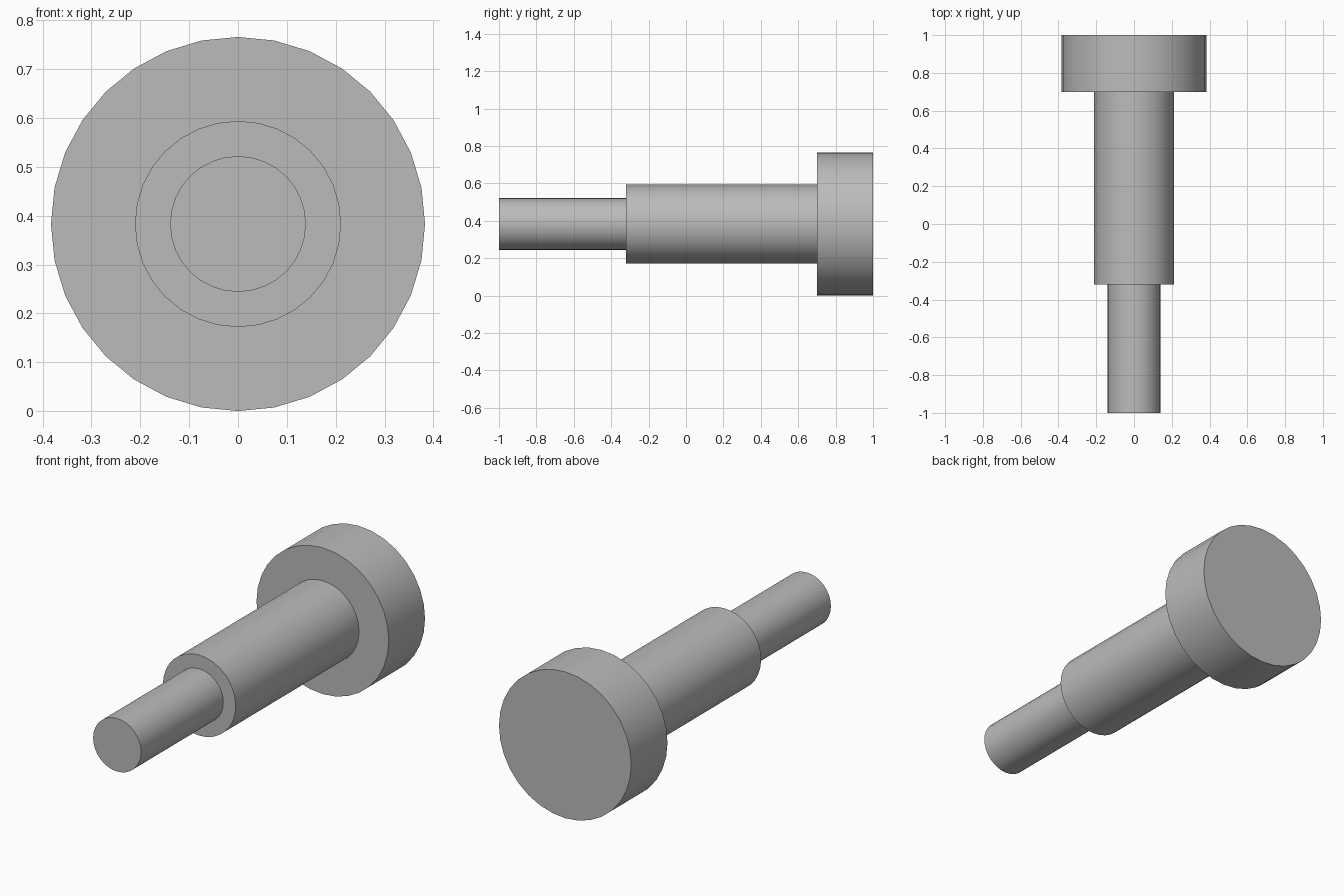
import bpy
import math

cube = bpy.data.objects.get("Cube")
if cube:
    bpy.data.objects.remove(cube, do_unlink=True)

# Single plain grey material
grey = bpy.data.materials.new("plain_grey")
grey.use_nodes = True
colour = (0.5, 0.5, 0.5, 1.0)
grey.diffuse_color = colour
grey.node_tree.nodes["Principled BSDF"].inputs["Base Color"].default_value = colour

HEAD_RADIUS = 0.383
SIDES = 32


def turned_section(name, radius, y_front, y_back):
    """Cylinder lying along y, on the common axis."""
    bpy.ops.mesh.primitive_cylinder_add(
        vertices=SIDES, radius=radius, depth=y_back - y_front,
        location=(0, (y_front + y_back) / 2, HEAD_RADIUS),
        rotation=(math.pi / 2, 0, 0))
    section = bpy.context.object
    section.name = name
    section.data.materials.append(grey)
    bpy.ops.object.transform_apply(location=False, rotation=True, scale=False)
    bpy.ops.object.shade_smooth_by_angle(angle=math.radians(30))
    return section


# Narrow tip, main shaft and wide head
turned_section("tip_pin", 0.139, -1.0, -0.32)
turned_section("shaft", 0.211, -0.32, 0.70)
turned_section("head", HEAD_RADIUS, 0.70, 1.0)
